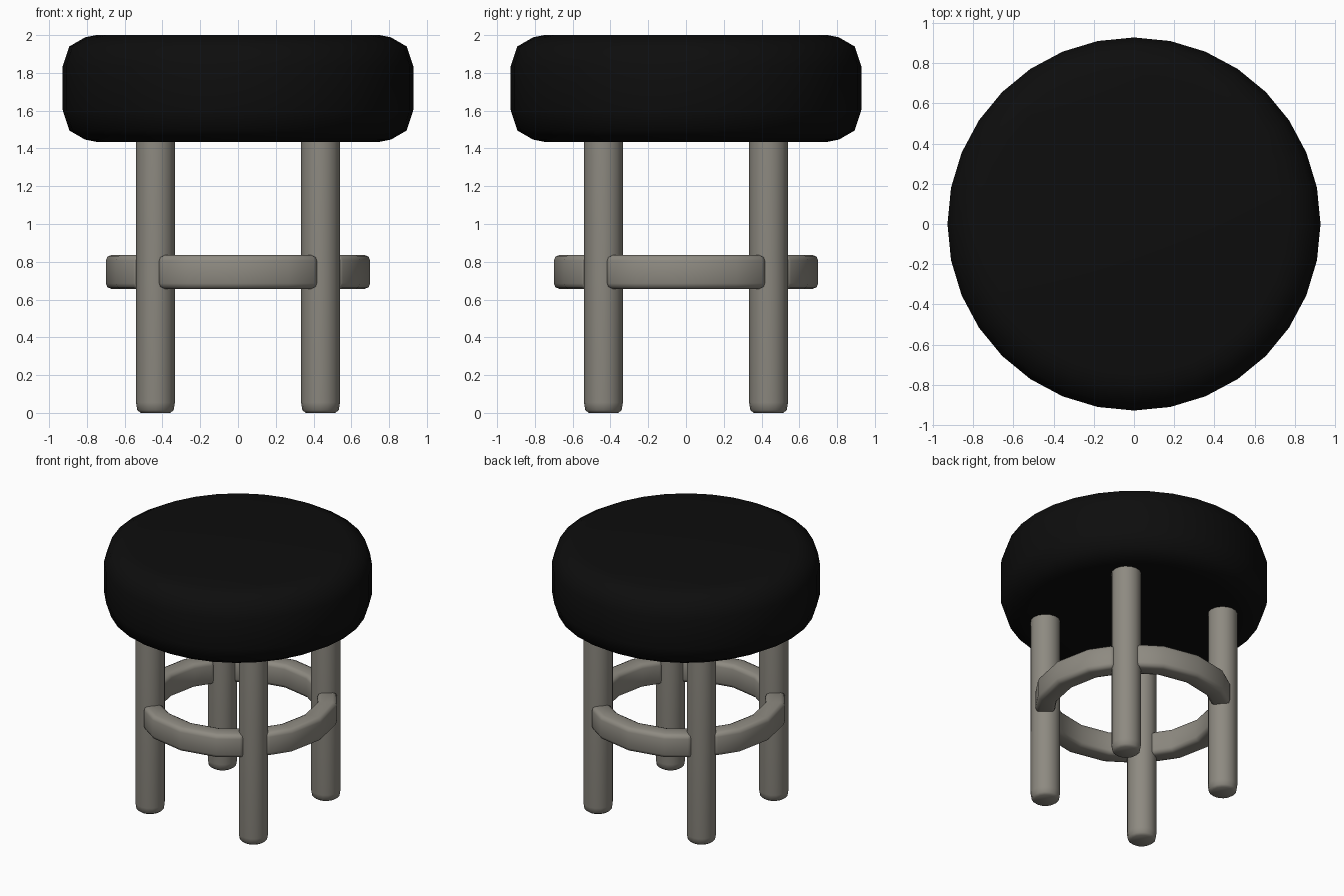
import bpy, bmesh, math

if "Cube" in bpy.data.objects:
    bpy.data.objects.remove(bpy.data.objects["Cube"])


def material(name, rgb):
    m = bpy.data.materials.new(name)
    m.diffuse_color = (*rgb, 1.0)
    m.use_nodes = True
    m.node_tree.nodes["Principled BSDF"].inputs["Base Color"].default_value = m.diffuse_color
    return m


BLACK = material("black_cushion", (0.004, 0.004, 0.004))
GREY = material("warm_grey_metal", (0.27, 0.255, 0.22))


def finish(name, bm, mat, angle):
    bmesh.ops.recalc_face_normals(bm, faces=bm.faces)
    me = bpy.data.meshes.new(name)
    bm.to_mesh(me)
    bm.free()
    me.materials.append(mat)
    ob = bpy.data.objects.new(name, me)
    bpy.context.collection.objects.link(ob)
    bpy.ops.object.select_all(action='DESELECT')
    ob.select_set(True)
    bpy.context.view_layer.objects.active = ob
    bpy.ops.object.shade_smooth_by_angle(angle=math.radians(angle))
    return ob


def lathe(name, profile, sides, mat, centre=(0, 0), angle=50):
    """Stack of rings with capped ends."""
    bm = bmesh.new()
    rings = []
    for r, z in profile:
        rings.append([bm.verts.new((centre[0] + r * math.cos(2 * math.pi * i / sides),
                                    centre[1] + r * math.sin(2 * math.pi * i / sides), z))
                      for i in range(sides)])
    for a, b in zip(rings, rings[1:]):
        for i in range(sides):
            j = (i + 1) % sides
            bm.faces.new((a[i], a[j], b[j], b[i]))
    bm.faces.new(rings[0][::-1])
    bm.faces.new(rings[-1])
    return finish(name, bm, mat, angle)


def footrest(name, turn):
    """Curved bar spanning between two neighbouring legs."""
    bm = bmesh.new()
    inner, outer, z0, z1 = 0.56, 0.70, 0.656, 0.836
    sections = []
    for deg, k in ((-38.6, 0.984), (-22.5, 1), (0, 1), (22.5, 1), (38.6, 0.984)):
        a = math.radians(deg + turn)
        sections.append([bm.verts.new((r * k * math.cos(a), r * k * math.sin(a), z))
                         for r, z in ((inner, z0), (outer, z0), (outer, z1), (inner, z1))])
    for a, b in zip(sections, sections[1:]):
        for i in range(4):
            j = (i + 1) % 4
            bm.faces.new((a[i], a[j], b[j], b[i]))
    bm.faces.new(sections[0][::-1])
    bm.faces.new(sections[-1])
    bmesh.ops.recalc_face_normals(bm, faces=bm.faces)
    # round only the outer edges of the bar
    sharp = [e for e in bm.edges if e.calc_face_angle() > math.radians(50)]
    bmesh.ops.bevel(bm, geom=sharp, offset=0.03, segments=2, profile=0.5,
                    affect='EDGES')
    return finish(name, bm, GREY, 50)


# Cushioned round seat
lathe("seat", [(0.75, 1.435), (0.81, 1.447), (0.893, 1.495), (0.928, 1.603),
               (0.928, 1.836), (0.893, 1.94), (0.81, 1.988), (0.75, 2.0)],
      32, BLACK, angle=60)

# Four legs, rounded at the foot
for sx, side in ((-1, "left"), (1, "right")):
    for sy, end in ((-1, "front"), (1, "back")):
        lathe(f"{end}_{side}_leg",
              [(0.078, 0.0), (0.096, 0.014), (0.103, 0.055), (0.103, 1.47)],
              16, GREY, (sx * 0.437, sy * 0.437), angle=50)

# Footrest bars between the legs
for side, turn in (("right", 0), ("back", 90), ("left", 180), ("front", 270)):
    footrest(f"{side}_footrest", turn)
